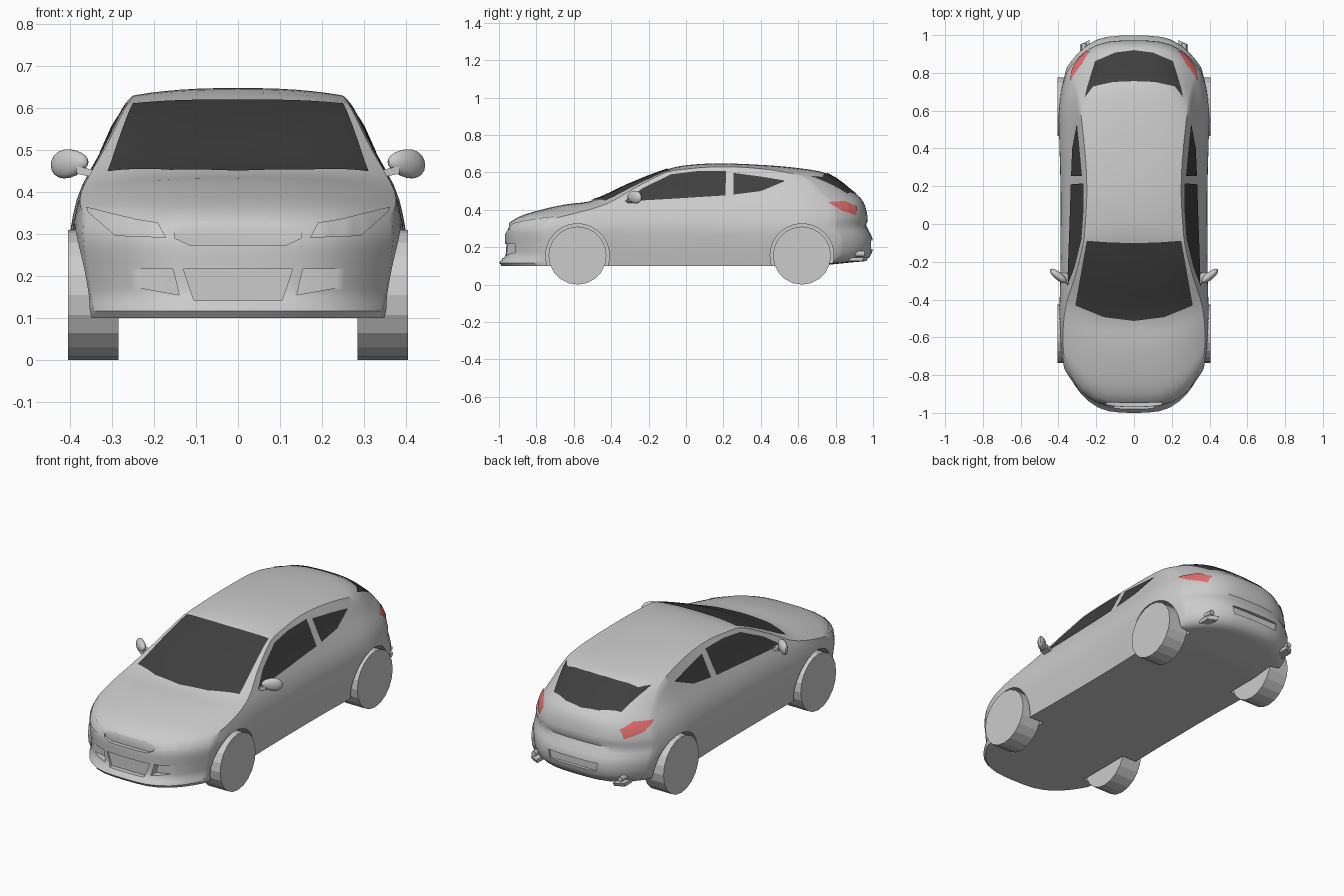
import bpy, bmesh, math
from mathutils import Vector
from mathutils.bvhtree import BVHTree

if "Cube" in bpy.data.objects:
    bpy.data.objects.remove(bpy.data.objects["Cube"])


def curve(pts, t):
    """Smooth interpolation through (t, value) pairs, clamped at the ends."""
    t = min(max(t, pts[0][0]), pts[-1][0])
    n = len(pts)
    i = next(k for k in range(n - 1) if t <= pts[k + 1][0])

    def slope(k):
        a, b = pts[max(k - 1, 0)], pts[min(k + 1, n - 1)]
        return (b[1] - a[1]) / (b[0] - a[0])
    (t0, v0), (t1, v1) = pts[i], pts[i + 1]
    h = t1 - t0
    s = (t - t0) / h
    return (v0 * (1 + 2 * s) * (1 - s) ** 2 + v1 * s * s * (3 - 2 * s)
            + h * slope(i) * s * (1 - s) ** 2 - h * slope(i + 1) * s * s * (1 - s))


def clamp(v):
    return min(max(v, 0), 1)


def material(name, col):
    m = bpy.data.materials.new(name)
    m.diffuse_color = (*col, 1)
    m.use_nodes = True
    m.node_tree.nodes["Principled BSDF"].inputs["Base Color"].default_value = m.diffuse_color
    return m


def finish(bm, name, mat=None, angle=40):
    me = bpy.data.meshes.new(name)
    bm.to_mesh(me)
    bm.free()
    ob = bpy.data.objects.new(name, me)
    bpy.context.collection.objects.link(ob)
    if mat:
        me.materials.append(mat)
    bpy.ops.object.select_all(action='DESELECT')
    ob.select_set(True)
    bpy.context.view_layer.objects.active = ob
    if angle:
        bpy.ops.object.shade_smooth_by_angle(angle=math.radians(angle))
    return ob


glass = material("dark_glass", (0.05, 0.05, 0.05))
red = material("red_lens", (0.8, 0.16, 0.16))

# Body guide curves: centre line, roof/fender edge, front section, plan, nose, tail
TOP = [(-.955, .335, .335), (-.90, .365, .355), (-.80, .395, .372), (-.65, .428, .40),
       (-.5, .45, .44), (-.3, .54, .528), (-.1, .617, .603), (0, .638, .618), (.17, .648, .63),
       (.4, .64, .622), (.6, .623, .603), (.75, .595, .575), (.84, .54, .522), (.925, .465, .455)]
CENTRE = [(a, b) for a, b, c in TOP]
EDGE = [(a, c) for a, b, c in TOP]
SECTION = [(.1, .372), (.2, .39), (.3, .402), (.34, .397), (.4, .381), (.45, .356),
           (.5, .328), (.57, .293), (.61, .272), (.64, .25)]
PLAN = [(-.755, .92), (-.66, .96), (-.5, .98), (-.2, .97), (.2, .97), (.5, .99),
        (.6, .99), (.68, .96), (.755, .9)]
NOSE = [(.1, -.985), (.12, -1.0), (.145, -.975), (.2, -.968), (.28, -.968), (.31, -.958), (.335, -.94)]
TAIL = [(.12, .95), (.15, .985), (.2, 1.0), (.25, .995), (.28, .98), (.31, .963), (.34, .972),
        (.42, .955), (.465, .925)]


def body_point(u, y0, w):
    a = abs(u)
    bow = .2 * clamp((-.1 - y0) / .855) - .17 * clamp((y0 - .3) / .625)
    zc, ze = curve(CENTRE, y0), curve(EDGE, y0)
    zb = .1 + .025 * clamp((y0 - .7) / .225)
    z = zb + w * (ze - zb)
    x = u * curve(SECTION, z) * curve(PLAN, y0 + bow)
    y = (y0 + bow * a ** 3.3
         + (curve(NOSE, z) + .955) * clamp(1 - (y0 + .955) / .25)
         + (curve(TAIL, z) - .925) * clamp(1 - (.925 - y0) / .25))
    return Vector((x, y, z + (zc - ze) * w * (1 - a ** 2.5)))


# Body shell: a gridded box warped by the guide curves
NI, NJ, NK = 16, 44, 14
bm = bmesh.new()
verts = {}


def vert(i, j, k):
    if (i, j, k) not in verts:
        u = math.sin(math.pi / 2 * (2 * i / NI - 1))
        verts[i, j, k] = bm.verts.new(body_point(u, -.955 + 1.88 * j / NJ, k / NK))
    return verts[i, j, k]


def skin(na, nb, place):
    for a in range(na):
        for b in range(nb):
            bm.faces.new([vert(*place(a + p, b + q)) for p, q in ((0, 0), (1, 0), (1, 1), (0, 1))])


for end in (0, 1):
    skin(NI, NJ, lambda a, b: (a, b, end * NK))
    skin(NI, NK, lambda a, b: (a, end * NJ, b))
    skin(NJ, NK, lambda a, b: (end * NI, a, b))
bmesh.ops.recalc_face_normals(bm, faces=bm.faces)
tree = BVHTree.FromBMesh(bm)
body = finish(bm, "body_shell", angle=0)


def prism(name, pts, offset):
    b = bmesh.new()
    f = b.faces.new([b.verts.new(p) for p in pts])
    new = bmesh.ops.extrude_face_region(b, geom=[f])["geom"]
    bmesh.ops.translate(b, vec=offset, verts=[v for v in new if isinstance(v, bmesh.types.BMVert)])
    bmesh.ops.recalc_face_normals(b, faces=b.faces)
    return finish(b, name, angle=0)


def carve(cutter):
    cutter.hide_render = True
    mod = body.modifiers.new("cut", 'BOOLEAN')
    mod.operation = 'DIFFERENCE'
    mod.object = cutter
    bpy.context.view_layer.objects.active = body
    bpy.ops.object.modifier_apply(modifier=mod.name)
    bpy.data.objects.remove(cutter)


def disc(x, y, z, r, n):
    return [(x, y + r * math.cos(2 * math.pi * i / n), z + r * math.sin(2 * math.pi * i / n))
            for i in range(n)]


# Wheels and wheel arches
for s, side in ((1, "left"), (-1, "right")):
    for y, end in ((-.58, "front"), (.62, "rear")):
        carve(prism("arch_cutter", disc(s * .275, y, .155, .17, 40), (s * .3, 0, 0)))
        prism(f"{end}_wheel_{side}", disc(s * .285, y, .155, .155, 20), (s * .12, 0, 0))

# Recessed grille, lower intake, fog intakes and rear plate
for pts, y0, y1 in (
        ([(-.155, .325), (.155, .325), (.15, .29), (.115, .274), (-.115, .274), (-.15, .29)], -1.1, -.945),
        ([(-.13, .217), (.13, .217), (.105, .142), (-.105, .142)], -1.1, -.952),
        ([(.155, .217), (.265, .217), (.25, .175), (.14, .155)], -1.1, -.915),
        ([(-.155, .217), (-.265, .217), (-.25, .175), (-.14, .155)], -1.1, -.915),
        ([(-.15, .235), (.15, .235), (.14, .19), (-.14, .19)], 1.1, .98)):
    carve(prism("recess_cutter", [(x, y0, z) for x, z in pts], (0, y1 - y0, 0)))

bpy.context.view_layer.objects.active = body
bpy.ops.object.select_all(action='DESELECT')
body.select_set(True)
bpy.ops.object.shade_smooth_by_angle(angle=math.radians(40))


def along(line, t):
    t *= len(line) - 1
    i = min(int(t), len(line) - 2)
    return Vector(line[i]).lerp(Vector(line[i + 1]), t - i)


def panel(name, low, high, place, ray, mat=None, n=20, m=8, lift=.004):
    """Grid between two outlines, projected on the body along a ray."""
    b = bmesh.new()
    ray = Vector(ray)
    grid = []
    for i in range(n + 1):
        col = []
        for k in range(m + 1):
            p = Vector(place(*along(low, i / n).lerp(along(high, i / n), k / m)))
            hit, nor, _, _ = tree.ray_cast(p, ray)
            if hit is None:
                hit, nor, _, _ = tree.find_nearest(p)
            col.append(b.verts.new(hit + nor * lift))
        grid.append(col)
    for i in range(n):
        for k in range(m):
            b.faces.new((grid[i][k], grid[i + 1][k], grid[i + 1][k + 1], grid[i][k + 1]))
    b.normal_update()
    if sum(f.normal.dot(ray) for f in b.faces) > 0:
        bmesh.ops.reverse_faces(b, faces=b.faces)
    return finish(b, name, mat)


# Windscreen and rear window, projected from above
def above(x, y):
    return (x, y, 2)


panel("windscreen", [(-.31, -.43), (-.16, -.492), (0, -.512), (.16, -.492), (.31, -.43)],
      [(-.25, -.088), (-.125, -.097), (0, -.1), (.125, -.097), (.25, -.088)], above, (0, 0, -1), glass)
panel("rear_window", [(-.25, .71), (-.205, .86), (-.1, .905), (0, .918), (.1, .905), (.205, .86), (.25, .71)],
      [(-.257, .67), (-.215, .727), (-.11, .75), (0, .755), (.11, .75), (.215, .727), (.257, .67)],
      above, (0, 0, -1), glass, n=24)

for s, side in ((1, "left"), (-1, "right")):
    # Side windows and lamps
    beside = lambda y, z: (s * 2, y, z)
    ahead = lambda x, z: (s * x, -2, z)
    inward = (-s, 0, 0)
    panel("front_side_window_" + side, [(-.33, .443), (-.2, .45), (-.06, .458), (.08, .467), (.21, .475)],
          [(-.325, .447), (-.23, .515), (-.08, .588), (.05, .604), (.215, .606)], beside, inward, glass)
    panel("rear_side_window_" + side, [(.255, .48), (.40, .498), (.525, .55)],
          [(.255, .595), (.40, .576), (.525, .555)], beside, inward, glass)
    panel("tail_lamp_" + side, [(.76, .436), (.83, .395), (.91, .368)],
          [(.76, .44), (.85, .445), (.91, .415)], beside, inward, red)
    panel("headlamp_" + side, [(.17, .29), (.29, .295), (.355, .35)],
          [(.19, .325), (.25, .335), (.36, .362)], ahead, (0, 1, 0))

    # Door mirror: tapered rounded housing on a short stalk
    b = bmesh.new()
    bmesh.ops.create_uvsphere(b, u_segments=16, v_segments=10, radius=1)
    for v in b.verts:
        x, y, z = v.co
        taper = 1 + .2 * x
        v.co = (s * (.401 + .045 * x), -.275 + .026 * y + .028 * x,
                .468 + .034 * z * taper - .004 * x)
    finish(b, "door_mirror_" + side)
    prism("mirror_stalk_" + side, [(s * .33, -.32, .432), (s * .33, -.265, .432),
                                   (s * .33, -.265, .45), (s * .33, -.32, .45)], (s * .055, .01, .012))

    # Rear bumper lamp and lower corner fin
    prism("rear_fog_lamp_" + side, [(x, .90, z) for _, x, z in disc(0, s * .265, .165, .014, 14)], (0, .055, 0))
    prism("bumper_fin_" + side, [(s * .235, .90, .125), (s * .235, .965, .125), (s * .235, .975, .145),
                                 (s * .235, .90, .145)], (s * .05, -.025, 0))
